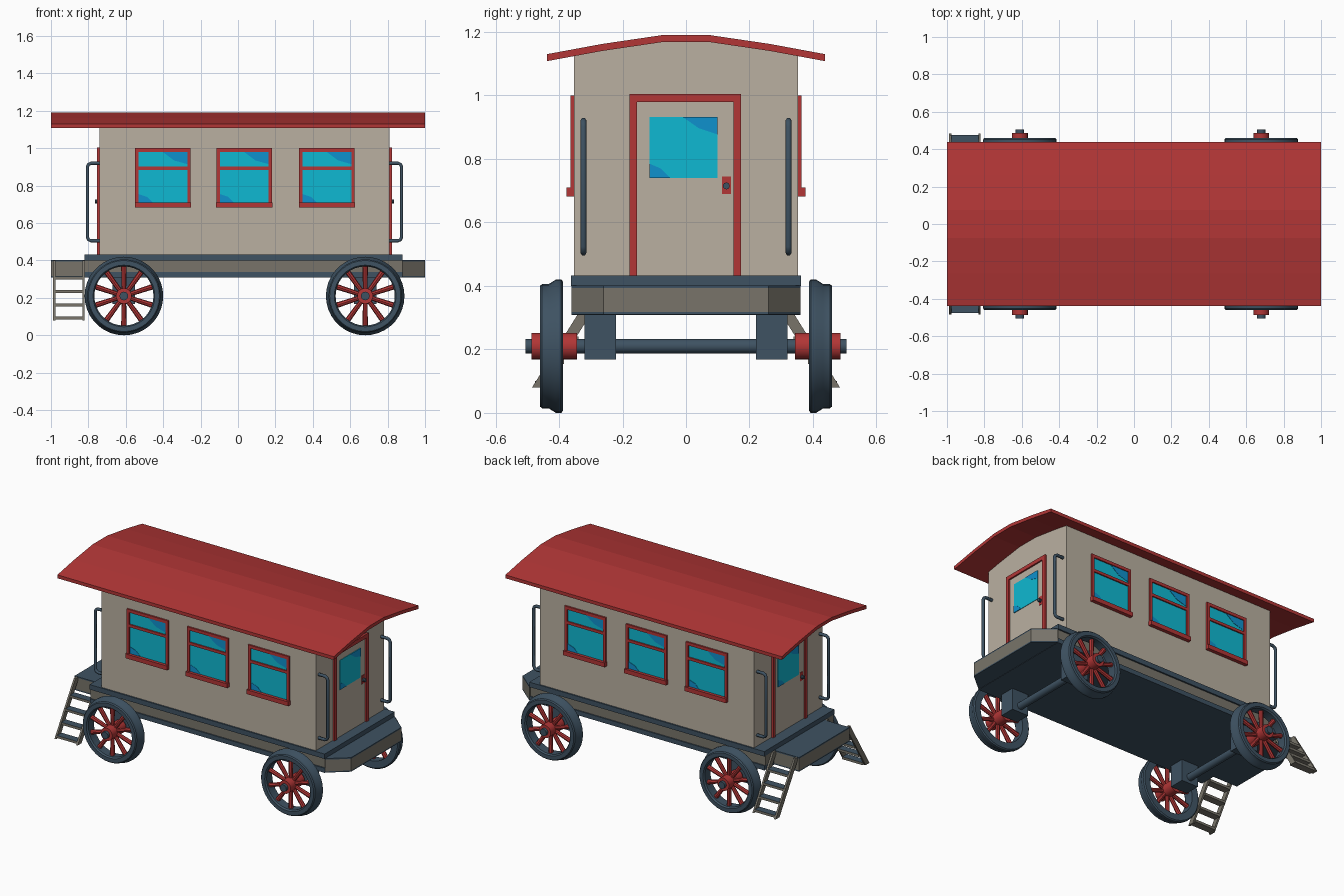
import bpy, bmesh, math
from mathutils import Matrix, Vector

if "Cube" in bpy.data.objects:
    bpy.data.objects.remove(bpy.data.objects["Cube"])


def material(name, rgb):
    m = bpy.data.materials.new(name)
    lin = [(c / 255 / 12.92) if c < 11 else ((c / 255 + 0.055) / 1.055) ** 2.4 for c in rgb]
    m.diffuse_color = (*lin, 1)
    m.use_nodes = True
    m.node_tree.nodes["Principled BSDF"].inputs["Base Color"].default_value = m.diffuse_color
    return m


RED = material("barn red", (178, 54, 54))
CREAM = material("wall beige", (186, 176, 161))
TAN = material("chassis grey", (120, 116, 106))
SLATE = material("slate blue", (62, 82, 98))
CYAN = material("glass cyan", (15, 185, 210))
BLUE = material("glass reflection blue", (15, 145, 205))


def finish(name, bm, *mats, smooth=False):
    bmesh.ops.recalc_face_normals(bm, faces=bm.faces)
    me = bpy.data.meshes.new(name)
    bm.to_mesh(me)
    bm.free()
    for m in mats:
        me.materials.append(m)
    ob = bpy.data.objects.new(name, me)
    bpy.context.collection.objects.link(ob)
    if smooth:
        bpy.ops.object.select_all(action='DESELECT')
        ob.select_set(True)
        bpy.context.view_layer.objects.active = ob
        bpy.ops.object.shade_smooth_by_angle(angle=math.radians(35))
    return ob


def add_box(bm, x0, x1, y0, y1, z0, z1):
    c = Vector((x0 + x1, y0 + y1, z0 + z1)) / 2
    s = (abs(x1 - x0), abs(y1 - y0), abs(z1 - z0), 1)
    bmesh.ops.create_cube(bm, size=1, matrix=Matrix.Translation(c) @ Matrix.Diagonal(s))


def boxes(name, mat, *dims):
    bm = bmesh.new()
    for d in dims:
        add_box(bm, *d)
    return finish(name, bm, mat)


def add_prism(bm, pts, move):
    """Extrude a closed outline of 3D points along a vector."""
    a = [bm.verts.new(p) for p in pts]
    b = [bm.verts.new(Vector(p) + Vector(move)) for p in pts]
    bm.faces.new(a)
    bm.faces.new(b[::-1])
    for i in range(len(a)):
        j = (i + 1) % len(a)
        bm.faces.new((a[i], a[j], b[j], b[i]))


def prism(name, mat, pts, move):
    bm = bmesh.new()
    add_prism(bm, pts, move)
    return finish(name, bm, mat)


def add_rod(bm, p, q, r1, r2, n):
    p, q = Vector(p), Vector(q)
    d = q - p
    m = Matrix.Translation((p + q) / 2) @ d.to_track_quat('Z', 'Y').to_matrix().to_4x4()
    bmesh.ops.create_cone(bm, cap_ends=True, segments=n, radius1=r1, radius2=r2, depth=d.length, matrix=m)


def rod(name, mat, p, q, r, n=20):
    bm = bmesh.new()
    add_rod(bm, p, q, r, r, n)
    return finish(name, bm, mat, smooth=True)


# Roof: bent slab
half = [(0.438, 1.13), (0.265, 1.162), (0.075, 1.19)]
top = half + [(-y, z) for y, z in reversed(half)]
outline = top + [(y, z - 0.022) for y, z in reversed(top)]
prism("roof", RED, [(-1, y, z) for y, z in outline], (2, 0, 0))

# Cabin body with gabled ends
cabin = [(0.353, 0.43), (0.353, 1.126), (0.265, 1.143), (0.075, 1.172)]
cabin += [(-y, z) for y, z in reversed(cabin)]
prism("cabin", CREAM, [(-0.74, y, z) for y, z in cabin], (1.55, 0, 0))

# Chassis: top board, recessed side, bottom board
boxes("deck_board", SLATE, (-0.82, 0.88, -0.362, 0.362, 0.4, 0.432))
boxes("chassis_side", TAN, (-0.82, 0.88, -0.352, 0.352, 0.335, 0.4))
boxes("chassis_bottom", SLATE, (-0.82, 0.88, -0.36, 0.36, 0.308, 0.338))

# End platforms: square with steps at the left, tapered at the right
ends = {"left": [(-0.82, -0.26), (-1, -0.26), (-1, 0.26), (-0.82, 0.26)],
        "right": [(0.88, -0.36), (1, -0.26), (1, 0.26), (0.88, 0.36)]}
for side, pts in ends.items():
    for part, mat, z0, z1 in (("deck", SLATE, 0.394, 0.402), ("fascia", TAN, 0.318, 0.394),
                              ("underside", SLATE, 0.31, 0.318)):
        prism(f"{side}_platform_{part}", mat, [(x, y, z0) for x, y in pts], (0, 0, z1 - z0))

# Windows on both long sides
for s, side in ((-1, "front"), (1, "back")):
    w = s * 0.345
    for i, x0 in enumerate((-0.55, -0.115, 0.327)):
        x1 = x0 + 0.297
        out = s * 0.364
        boxes(f"{side}_window_frame_{i}", RED,
              (x0, x0 + 0.018, w, out, 0.69, 1), (x1 - 0.018, x1, w, out, 0.69, 1),
              (x0, x1, w, out, 0.98, 1), (x0, x1, w, out, 0.885, 0.903),
              (x0 - 0.002, x1 + 0.002, w, s * 0.376, 0.682, 0.71))
        boxes(f"{side}_window_glass_{i}", CYAN, (x0 + 0.01, x1 - 0.01, w, s * 0.356, 0.7, 0.99))
        # Reflections: wedge in the upper right, small one lower left
        a, b = (x0 + 0.018, x1 - 0.018) if s < 0 else (x1 - 0.018, x0 + 0.018)
        t = (b - a) / 0.261
        bm = bmesh.new()
        y = s * 0.355
        add_prism(bm, [(a + t * 0.13, y, 0.98), (b, y, 0.98), (b, y, 0.915), (a + t * 0.19, y, 0.935)],
                  (0, s * 0.003, 0))
        add_prism(bm, [(a, y, 0.71), (a, y, 0.755), (a + t * 0.045, y, 0.74), (a + t * 0.075, y, 0.71)],
                  (0, s * 0.003, 0))
        finish(f"{side}_window_reflection_{i}", bm, BLUE)

# Doors and handrails at both ends
for s, wall, side in ((1, 0.81, "right"), (-1, -0.74, "left")):
    i, o = wall - s * 0.005, wall + s * 0.014
    boxes(f"{side}_door_frame", RED, (i, o, -0.178, -0.154, 0.432, 1.005),
          (i, o, 0.15, 0.174, 0.432, 1.005), (i, o, -0.178, 0.174, 0.98, 1.005))
    boxes(f"{side}_door_panel", CREAM, (i, wall + s * 0.004, -0.155, 0.151, 0.432, 0.981))
    boxes(f"{side}_door_glass", CYAN, (i, wall + s * 0.007, -s * 0.115, s * 0.1, 0.74, 0.932))
    bm = bmesh.new()
    g = wall + s * 0.006
    for pts in ([(-0.01, 0.932), (0.1, 0.932), (0.1, 0.877), (0.04, 0.897)],
                [(-0.115, 0.74), (-0.115, 0.785), (-0.08, 0.77), (-0.05, 0.74)]):
        add_prism(bm, [(g, s * y, z) for y, z in pts], (s * 0.003, 0, 0))
    finish(f"{side}_door_reflection", bm, BLUE)
    boxes(f"{side}_door_lock", RED, (i, wall + s * 0.007, s * 0.113, s * 0.141, 0.69, 0.745))
    rod(f"{side}_door_knob", SLATE, (wall, s * 0.127, 0.715), (wall + s * 0.025, s * 0.127, 0.715), 0.011, 10)
    for y in (-0.323, 0.323):
        cu = bpy.data.curves.new("rail", 'CURVE')
        cu.dimensions = '3D'
        cu.bevel_depth = 0.01
        cu.bevel_resolution = 1
        cu.use_fill_caps = True
        sp = cu.splines.new('POLY')
        path = [(-0.005, 0.505), (0.045, 0.505), (0.059, 0.511), (0.065, 0.525),
                (0.065, 0.9), (0.059, 0.914), (0.045, 0.92), (-0.005, 0.92)]
        sp.points.add(len(path) - 1)
        for p, (d, z) in zip(sp.points, path):
            p.co = (wall + s * d, y, z, 1)
        cu.materials.append(SLATE)
        ob = bpy.data.objects.new(f"{side}_handrail_{'front' if y < 0 else 'back'}", cu)
        bpy.context.collection.objects.link(ob)

# Steps slanting out from both sides of the left platform
for s, side in ((-1, "front"), (1, "back")):
    bm = bmesh.new()
    for x in (-0.988, -0.832):
        add_prism(bm, [(x, s * 0.245, 0.4), (x, s * 0.285, 0.4), (x, s * 0.485, 0.08), (x, s * 0.445, 0.08)],
                  (0.012, 0, 0))
    finish(f"{side}_step_rails", bm, TAN)
    bm = bmesh.new()
    for z in (0.305, 0.233, 0.162, 0.092):
        y = 0.465 - (z - 0.08) * 0.625
        add_box(bm, -0.98, -0.828, s * (y - 0.03), s * (y + 0.018), z - 0.008, z + 0.008)
    ob = finish(f"{side}_step_treads", bm, TAN, SLATE)
    for f in ob.data.polygons:
        f.material_index = int(f.normal.z > 0.9)

# Wheels, axles and axle blocks
ZC = 0.21
tyre = [(0.16, 0.39), (0.203, 0.387), (0.21, 0.393), (0.21, 0.41), (0.196, 0.432), (0.196, 0.453),
        (0.19, 0.46), (0.165, 0.46), (0.158, 0.45)]
for xc, place in ((-0.61, "left"), (0.68, "right")):
    rod(f"{place}_axle", SLATE, (xc, -0.505, ZC), (xc, 0.505, ZC), 0.023)
    for s, side in ((-1, "front"), (1, "back")):
        name = f"{place}_{side}"
        boxes(f"{name}_axle_block", SLATE, (xc - 0.06, xc + 0.06, s * 0.22, s * 0.32, 0.168, 0.31))
        bm = bmesh.new()
        n = 36
        rings = []
        for k in range(n):
            a = 2 * math.pi * k / n
            rings.append([bm.verts.new((xc + r * math.cos(a), s * y, ZC + r * math.sin(a))) for r, y in tyre])
        for k in range(n):
            p, q = rings[k], rings[(k + 1) % n]
            for j in range(len(tyre)):
                m = (j + 1) % len(tyre)
                bm.faces.new((p[j], p[m], q[m], q[j]))
        finish(f"{name}_wheel_rim", bm, SLATE, smooth=True)
        bm = bmesh.new()
        for k in range(10):
            a = 2 * math.pi * (k + 0.5) / 10
            c, d = math.cos(a), math.sin(a)
            add_rod(bm, (xc + 0.03 * c, s * 0.425, ZC + 0.03 * d),
                    (xc + 0.17 * c, s * 0.425, ZC + 0.17 * d), 0.012, 0.015, 8)
        finish(f"{name}_wheel_spokes", bm, RED, smooth=True)
        rod(f"{name}_wheel_hub", RED, (xc, s * 0.343, ZC), (xc, s * 0.487, ZC), 0.042)
